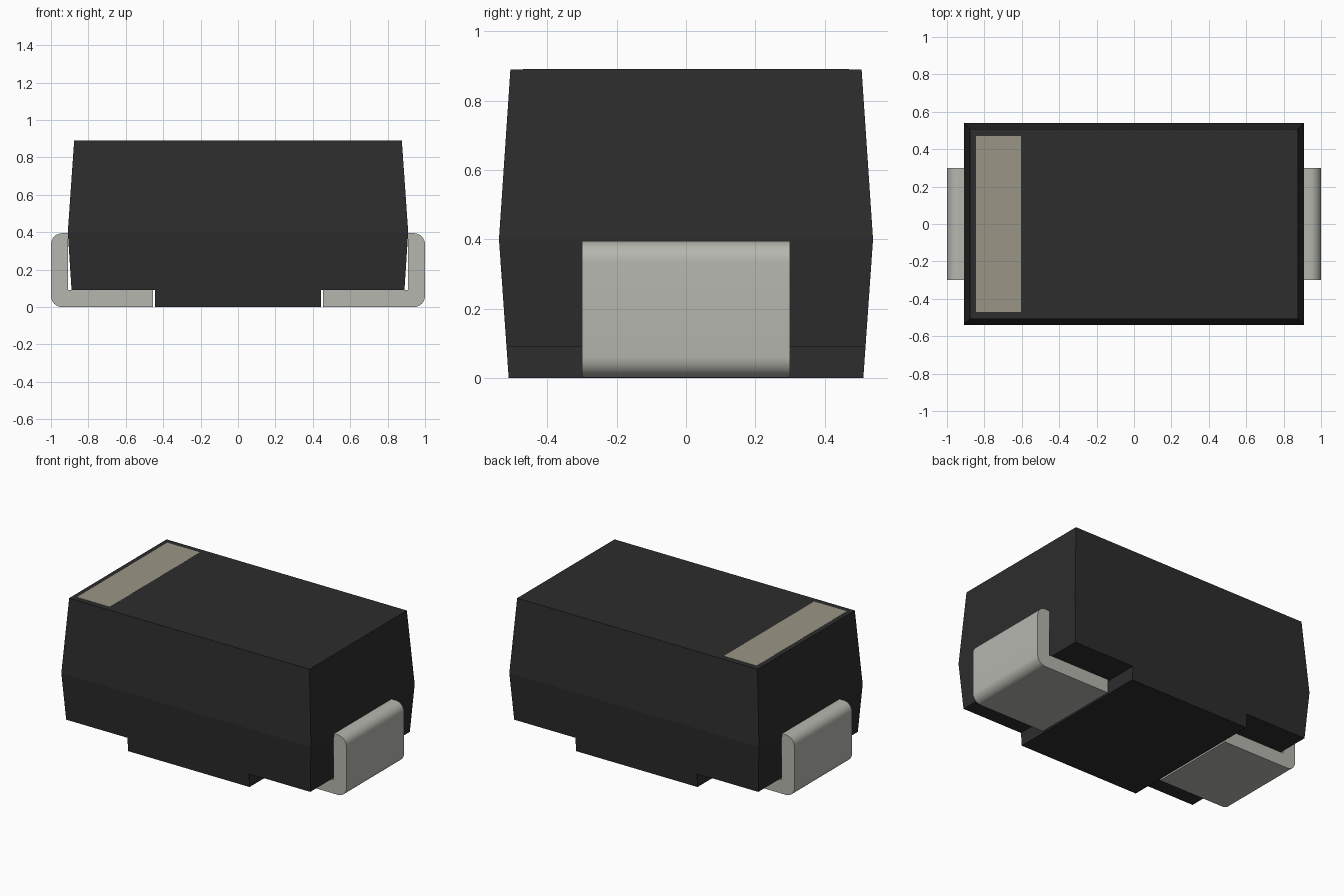
import bpy, bmesh
from math import sin, cos, pi

if "Cube" in bpy.data.objects:
    bpy.data.objects.remove(bpy.data.objects["Cube"])


def material(name, rgb):
    mat = bpy.data.materials.new(name)
    mat.diffuse_color = (*rgb, 1)
    mat.use_nodes = True
    mat.node_tree.nodes["Principled BSDF"].inputs["Base Color"].default_value = mat.diffuse_color
    return mat


def add_object(name, bm, mat=None):
    bmesh.ops.recalc_face_normals(bm, faces=bm.faces)
    mesh = bpy.data.meshes.new(name)
    bm.to_mesh(mesh)
    bm.free()
    obj = bpy.data.objects.new(name, mesh)
    bpy.context.collection.objects.link(obj)
    if mat:
        mesh.materials.append(mat)
    return obj


def box(name, x0, x1, y0, y1, z0, z1, mat=None):
    bm = bmesh.new()
    bmesh.ops.create_cube(bm, size=1)
    for v in bm.verts:
        v.co.x = x1 if v.co.x > 0 else x0
        v.co.y = y1 if v.co.y > 0 else y0
        v.co.z = z1 if v.co.z > 0 else z0
    return add_object(name, bm, mat)


black = material("black_plastic", (0.026, 0.026, 0.026))
metal = material("tinned_metal", (0.47, 0.47, 0.43))
tan = material("band_paint", (0.33, 0.30, 0.24))

# Moulded body: rectangular rings (half x, half y, z), widest at the parting line
bm = bmesh.new()
rings = []
for hx, hy, z in [(0.884, 0.512, 0), (0.91, 0.54, 0.4), (0.876, 0.507, 0.89)]:
    rings.append([bm.verts.new((sx * hx, sy * hy, z))
                  for sx, sy in [(-1, -1), (1, -1), (1, 1), (-1, 1)]])
for a, b in zip(rings, rings[1:]):
    for i in range(4):
        j = (i + 1) % 4
        bm.faces.new((a[i], a[j], b[j], b[i]))
bm.faces.new(rings[0][::-1])
bm.faces.new(rings[-1])
body = add_object("body", bm, black)

# Recesses under both ends, leaving the central foot
bpy.context.view_layer.objects.active = body
for s in (-1, 1):
    xs = sorted((s * 0.443, s * 1.2))
    cutter = box("recess_cutter", *xs, -1, 1, -0.5, 0.09)
    cutter.hide_render = True
    mod = body.modifiers.new("recess", 'BOOLEAN')
    mod.operation = 'DIFFERENCE'
    mod.solver = 'EXACT'
    mod.object = cutter
    bpy.ops.object.modifier_apply(modifier=mod.name)
    bpy.data.objects.remove(cutter)

# Polarity band on the top
box("polarity_band", -0.845, -0.605, -0.47, 0.47, 0.88, 0.891, tan)


# Bent leads: L profile in x-z with rounded outer corners
def arc(cx, cz, r, start):
    return [(cx + r * cos(start + pi / 2 * i / 8), cz + r * sin(start + pi / 2 * i / 8))
            for i in range(9)]


R = 0.06
profile = [(0.455, 0.09), (0.455, 0)] + arc(1 - R, R, R, -pi / 2) \
    + arc(1 - R, 0.395 - R, R, 0) + [(0.908, 0.395), (0.908, 0.09)]
for name, s in (("left_lead", -1), ("right_lead", 1)):
    bm = bmesh.new()
    face = bm.faces.new([bm.verts.new((s * x, -0.3, z)) for x, z in profile])
    ext = bmesh.ops.extrude_face_region(bm, geom=[face], use_keep_orig=True)
    for v in ext["geom"]:
        if isinstance(v, bmesh.types.BMVert):
            v.co.y = 0.3
    lead = add_object(name, bm, metal)
    bpy.ops.object.select_all(action='DESELECT')
    lead.select_set(True)
    bpy.context.view_layer.objects.active = lead
    bpy.ops.object.shade_smooth_by_angle(angle=pi / 6)
